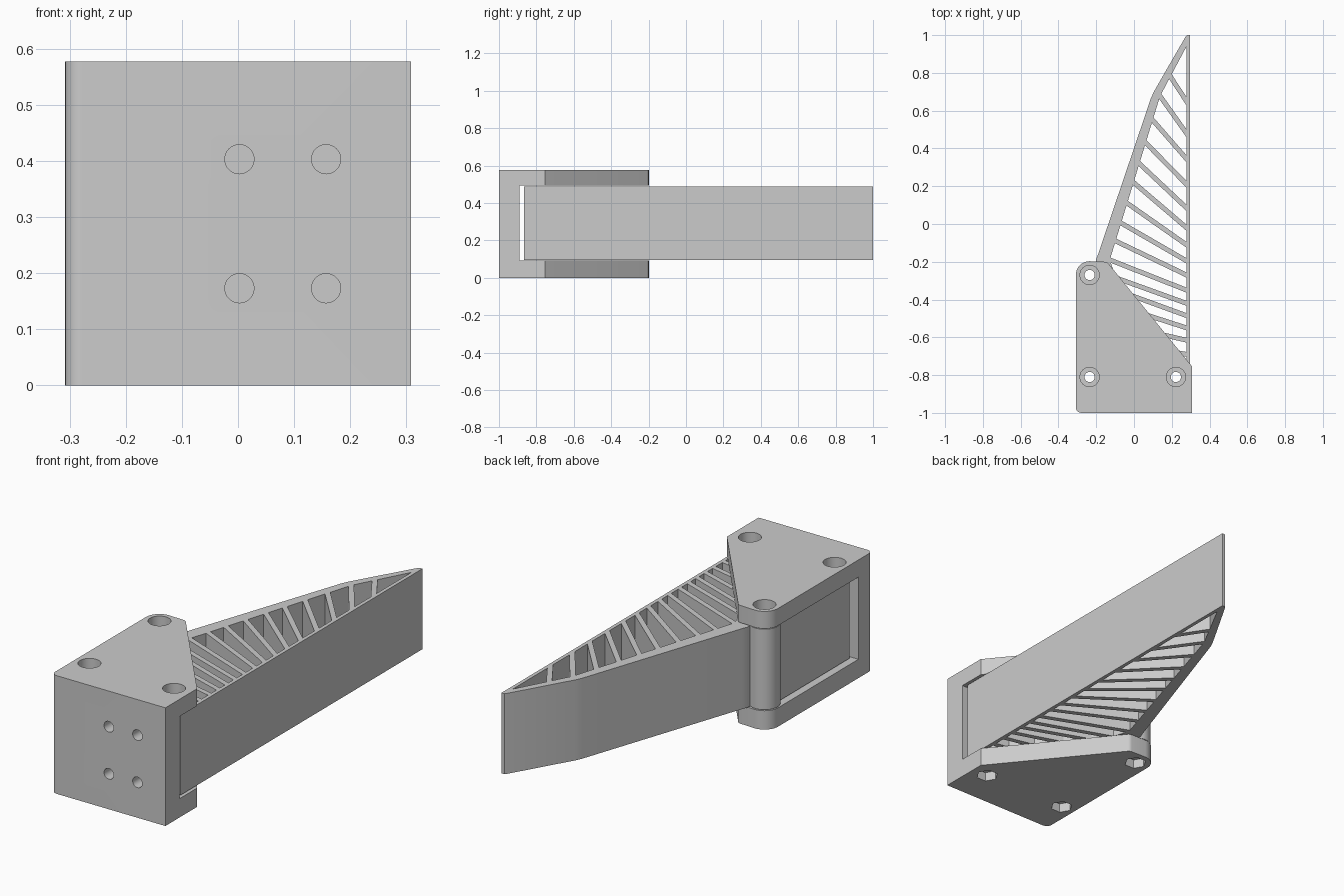
import bpy
import bmesh
from math import cos, sin, radians
from mathutils import Vector, Matrix

if "Cube" in bpy.data.objects:
    bpy.data.objects.remove(bpy.data.objects["Cube"], do_unlink=True)

grey = bpy.data.materials.new("plain_grey")
grey.use_nodes = True
grey.diffuse_color = (0.6, 0.6, 0.6, 1)
grey.node_tree.nodes["Principled BSDF"].inputs["Base Color"].default_value = (0.6, 0.6, 0.6, 1)


def arc(cx, cy, r, start, end, steps):
    angles = [radians(start + (end - start) * i / steps) for i in range(steps + 1)]
    return [(cx + r * cos(a), cy + r * sin(a)) for a in angles]


def add_prism(bm, outline, z0, z1):
    """Extrude a flat outline from z0 up to z1."""
    face = bm.faces.new([bm.verts.new((x, y, z0)) for x, y in outline])
    top = bmesh.ops.extrude_face_region(bm, geom=[face])["geom"]
    verts = [g for g in top if isinstance(g, bmesh.types.BMVert)]
    bmesh.ops.translate(bm, verts=verts, vec=(0, 0, z1 - z0))


def finish(name, bm):
    bmesh.ops.recalc_face_normals(bm, faces=bm.faces)
    mesh = bpy.data.meshes.new(name)
    bm.to_mesh(mesh)
    bm.free()
    mesh.materials.append(grey)
    obj = bpy.data.objects.new(name, mesh)
    bpy.context.collection.objects.link(obj)
    return obj


def prisms(name, parts):
    bm = bmesh.new()
    for outline, z0, z1 in parts:
        add_prism(bm, outline, z0, z1)
    return finish(name, bm)


def cut(obj, cutters):
    bpy.context.view_layer.objects.active = obj
    for c in cutters:
        mod = obj.modifiers.new("cut", "BOOLEAN")
        mod.operation = "DIFFERENCE"
        mod.solver = "EXACT"
        mod.object = c
        bpy.ops.object.modifier_apply(modifier=mod.name)


def smooth(obj):
    bpy.ops.object.select_all(action="DESELECT")
    obj.select_set(True)
    bpy.context.view_layer.objects.active = obj
    bpy.ops.object.shade_smooth_by_angle(angle=radians(30))


HEIGHT = 0.577
SLOT_LOW, SLOT_HIGH = 0.092, 0.493
FINGER_LOW, FINGER_HIGH = 0.096, 0.489
POST = (-0.235, -0.27)
BOLTS = [POST, (-0.235, -0.81), (0.222, -0.81)]

# Housing: full-height block with a slot leaving a front wall and two plates
housing_outline = (
    [(0.308, -1), (0.308, -0.755)]
    + arc(-0.155, -0.225, 0.025, 40, 90, 5)
    + arc(*POST, 0.073, 90, 180, 10)
    + arc(-0.278, -0.97, 0.03, 180, 270, 8)
)
housing = prisms("housing", [(housing_outline, 0, HEIGHT)])
slot = prisms("slot_cutter", [
    ([(-0.5, -0.89), (0.5, -0.89), (0.5, 0), (-0.5, 0)], SLOT_LOW, SLOT_HIGH)])

# Bolt holes, with round head seats above and hexagonal nut pockets below
holes = prisms("bolt_hole_cutter", [(arc(x, y, 0.027, 0, 345, 23), -0.1, 0.7) for x, y in BOLTS])
seats = prisms("head_seat_cutter", [(arc(x, y, 0.051, 0, 352.5, 47), 0.52, 0.7) for x, y in BOLTS])
pockets = prisms("nut_pocket_cutter", [(arc(x, y, 0.051, 0, 300, 5), -0.1, 0.045) for x, y in BOLTS])

# Four mounting holes through the front wall
bm = bmesh.new()
for x in (0.0025, 0.157):
    for z in (0.173, 0.403):
        bmesh.ops.create_cone(
            bm, cap_ends=True, segments=32, radius1=0.026, radius2=0.026, depth=0.3,
            matrix=Matrix.Translation((x, -1, z)) @ Matrix.Rotation(radians(90), 4, "X"))
mounts = finish("mounting_hole_cutter", bm)
cut(housing, [slot, holes, seats, pockets, mounts])

# Finger: tapering blade with a rounded post at its heel
finger_outline = (
    [(-0.275, -0.867), (0.296, -0.867), (0.296, 1), (0.28, 1), (0.272, 0.99),
     (0.165, 0.805), (0.105, 0.7), (0.09, 0.667), (-0.19, -0.16), (-0.2, -0.185)]
    + arc(*POST, 0.071, 62, 235, 16)
)
finger = prisms("finger", [(finger_outline, FINGER_LOW, FINGER_HIGH)])

# Inner edge of the sloping wall and the heel, from tip to base
wall = [(0.278, 0.94), (0.138, 0.677), (-0.128, -0.19), (-0.108, -0.27), (0.278, -0.75)]
INNER_X = 0.278


def wall_point(y):
    for (xa, ya), (xb, yb) in zip(wall, wall[1:]):
        if ya >= y >= yb:
            return Vector((xa + (xb - xa) * (ya - y) / (ya - yb), y))


# Ribs: height along y at the sloping wall and at the straight wall
ribs = [(0.78, 0.65), (0.677, 0.48), (0.55, 0.345), (0.43, 0.21), (0.32, 0.085),
        (0.22, -0.02), (0.11, -0.11), (0.005, -0.195), (-0.09, -0.27), (-0.19, -0.35),
        (-0.285, -0.42), (-0.375, -0.485), (-0.48, -0.55), (-0.585, -0.615), (-0.68, -0.69)]
HALF = 0.0125


def rib_edge(rib, neighbour, side):
    """Ends of one side of a rib, sliding along both walls."""
    left, right = wall_point(rib[0]), Vector((INNER_X, rib[1]))
    run = (right - left).normalized()
    along = (wall_point(neighbour[0]) - left).normalized()
    slide = HALF / abs(along.x * run.y - along.y * run.x)
    return [tuple(left + along * slide), (INNER_X, rib[1] + side * HALF / run.x)]


# Openings between neighbouring ribs, plus the triangles at tip and base
tip, base = (0.94, 0.94), (-0.75, -0.75)
cells = [[wall[0]] + rib_edge(ribs[0], tip, 1)]
for upper, lower in zip(ribs, ribs[1:]):
    cells.append(rib_edge(upper, lower, -1) + rib_edge(lower, upper, 1)[::-1])
cells.append(rib_edge(ribs[-1], base, -1) + [wall[-1]])
openings = prisms("opening_cutter", [(c, 0, HEIGHT) for c in cells])
cut(finger, [openings, holes])

for part in (housing, finger):
    smooth(part)
for cutter in (slot, holes, seats, pockets, mounts, openings):
    bpy.data.objects.remove(cutter, do_unlink=True)
